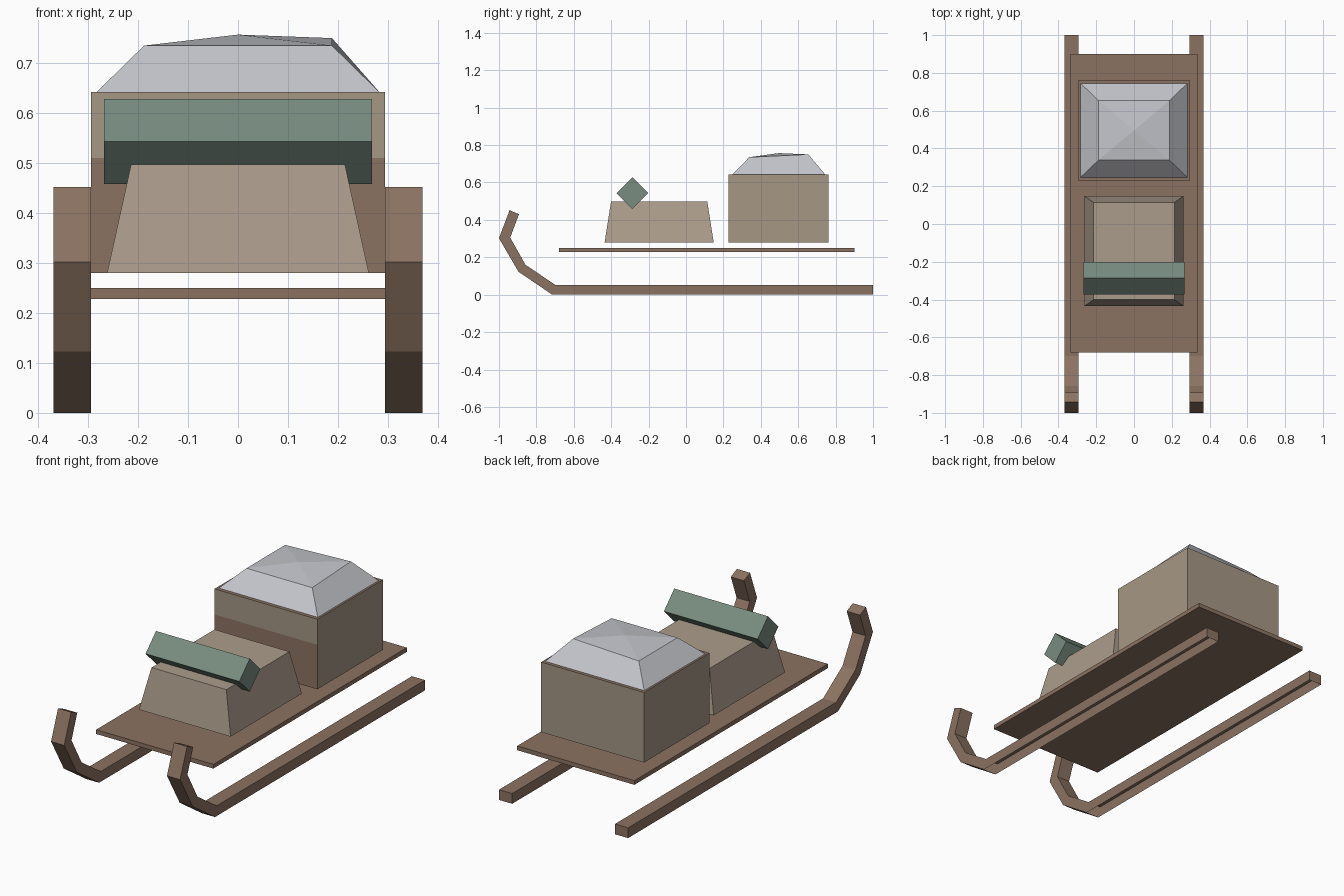
import bpy, bmesh, math
from mathutils import Vector

cube = bpy.data.objects.get("Cube")
if cube:
    bpy.data.objects.remove(cube, do_unlink=True)


def material(name, rgb):
    m = bpy.data.materials.new(name)
    m.use_nodes = True
    m.diffuse_color = (*rgb, 1)
    m.node_tree.nodes["Principled BSDF"].inputs["Base Color"].default_value = (*rgb, 1)
    return m


wood = material("brown wood", (0.26, 0.17, 0.12))
crate_tan = material("crate tan", (0.38, 0.31, 0.235))
seat_tan = material("seat tan", (0.41, 0.335, 0.26))
blanket_green = material("blanket green", (0.19, 0.265, 0.215))
cloth_grey = material("pale grey", (0.55, 0.56, 0.60))


def finish(name, bm, *mats):
    bmesh.ops.recalc_face_normals(bm, faces=bm.faces)
    mesh = bpy.data.meshes.new(name)
    bm.to_mesh(mesh)
    bm.free()
    for m in mats:
        mesh.materials.append(m)
    ob = bpy.data.objects.new(name, mesh)
    bpy.context.collection.objects.link(ob)
    return ob


def block(half_x, y0, y1, z0, z1, inset_x=0.0, inset_y=0.0):
    """Box whose top may be narrower than its base."""
    bm = bmesh.new()
    bmesh.ops.create_cube(bm, size=2)
    mid, half_y = (y0 + y1) / 2, (y1 - y0) / 2
    for v in bm.verts:
        top = v.co.z > 0
        v.co = Vector((v.co.x * (half_x - inset_x * top),
                       mid + v.co.y * (half_y - inset_y * top),
                       z1 if top else z0))
    return bm


# Deck and tapered seat
finish("deck", block(0.335, -0.68, 0.9, 0.228, 0.25), wood)
finish("seat", block(0.262, -0.435, 0.148, 0.28, 0.497, 0.048, 0.034), seat_tan)

# Crate: wooden top and lower front panel
bm = block(0.294, 0.228, 0.763, 0.28, 0.642)
bmesh.ops.bisect_plane(bm, geom=bm.verts[:] + bm.edges[:] + bm.faces[:],
                       plane_co=(0, 0, 0.51), plane_no=(0, 0, 1))
bm.normal_update()
for f in bm.faces:
    low_front = f.normal.y < -0.5 and f.calc_center_median().z < 0.51
    f.material_index = int(low_front or f.normal.z > 0.5)
finish("crate", bm, crate_tan, wood)

# Faceted mound on the crate, with one corner a little higher
bm = block(0.283, 0.247, 0.745, 0.642, 0.735, 0.095, 0.091)
bm.normal_update()
top = max(bm.faces, key=lambda f: f.normal.z)
poked = bmesh.ops.poke(bm, faces=[top])
poked["verts"][0].co.z = 0.757
for v in bm.verts:
    if 0.7 < v.co.z < 0.75 and v.co.x > 0 and v.co.y > 0.5:
        v.co.z = 0.75
finish("mound", bm, cloth_grey)

# Rolled blanket, a four-sided bar standing on its edge
bm = bmesh.new()
d = 0.085
ring = [bm.verts.new((-0.268, -0.287 + d * math.cos(a), 0.543 + d * math.sin(a)))
        for a in (i * math.pi / 2 for i in range(4))]
out = bmesh.ops.extrude_face_region(bm, geom=[bm.faces.new(ring)], use_keep_orig=True)
for v in out["geom"]:
    if isinstance(v, bmesh.types.BMVert):
        v.co.x = 0.268
finish("blanket_roll", bm, blanket_green)

# Runners: outer and inner edge of the curled bar, as (y, z)
outer = [(1, 0), (-0.715, 0), (-0.896, 0.123), (-1, 0.302), (-0.943, 0.452)]
inner = [(1, 0.053), (-0.70, 0.053), (-0.858, 0.16), (-0.94, 0.305), (-0.893, 0.43)]
for side, name in ((1, "left_runner"), (-1, "right_runner")):
    bm = bmesh.new()
    rings = []
    for o, i in zip(outer, inner):
        corners = [(0.294, o), (0.369, o), (0.369, i), (0.294, i)]
        rings.append([bm.verts.new((side * x, *yz)) for x, yz in corners])
    for a, b in zip(rings, rings[1:]):
        for k in range(4):
            n = (k + 1) % 4
            bm.faces.new((a[k], a[n], b[n], b[k]))
    bm.faces.new(rings[0])
    bm.faces.new(rings[-1])
    bmesh.ops.recalc_face_normals(bm, faces=bm.faces)
    # The long straight underside is an open channel
    under = [f for f in bm.faces if f.normal.z < -0.99]
    bmesh.ops.delete(bm, geom=under, context="FACES_ONLY")
    finish(name, bm, wood)
